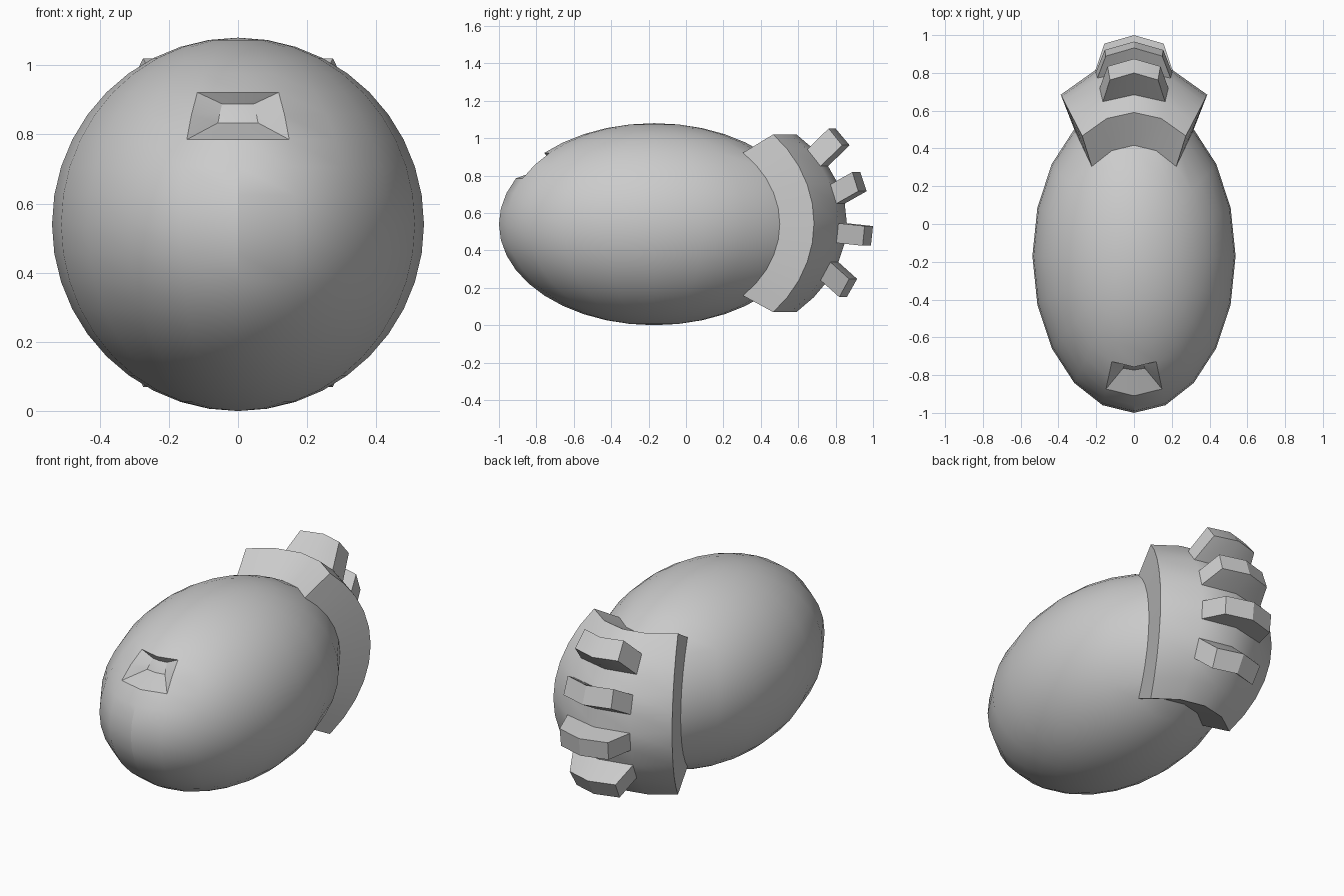
import bpy, bmesh
from math import atan2, asin, degrees

if "Cube" in bpy.data.objects:
    bpy.data.objects.remove(bpy.data.objects["Cube"])

bm = bmesh.new()
bmesh.ops.create_uvsphere(bm, u_segments=20, v_segments=20, radius=1)
tag = bm.verts.layers.int.new("part")

BODY, NOTCH, COLLAR, FIN = 0, 1, 2, 3
# fin rows: lower latitude of the row, outward offset (y, z)
FINS = [(27, .115, .112), (9, .117, .066), (-9, .14, -.015), (-27, .10, -.09)]


def pick(faces, side, lat0, lat1, half):
    """Faces of the unit sphere inside a latitude band and an azimuth window."""
    out = []
    for f in faces:
        c = f.calc_center_median().normalized()
        lat, az = degrees(asin(c.z)), degrees(atan2(c.x, c.y * side))
        if lat0 < lat < lat1 and abs(az) < half:
            out.append(f)
    return out


def extrude(faces, part):
    """Extrude a patch in place and tag its new vertices."""
    geom = bmesh.ops.extrude_face_region(bm, geom=faces)["geom"]
    old = [f for f in faces if f.is_valid and f not in geom]
    if old:
        bmesh.ops.delete(bm, geom=old, context='FACES')
    for v in geom:
        if isinstance(v, bmesh.types.BMVert):
            v[tag] = part
    return [f for f in geom if isinstance(f, bmesh.types.BMFace)]


# recess at the front, collar at the back, fins on the collar
extrude(pick(bm.faces, -1, 27, 45, 18), NOTCH)
collar = extrude(pick(bm.faces, 1, -45, 45, 36), COLLAR)
fin_rows = [pick(collar, 1, lat, lat + 9, 18) for lat, _, _ in FINS]
for i, row in enumerate(fin_rows):
    extrude(row, FIN + i)

# place every vertex according to its part
for v in bm.verts:
    x, y, z = v.co
    part = v[tag]
    bx, by, bz = .538 * x, -.17 + .83 * y, .54 + .54 * z
    if part == NOTCH:
        bx = .21 * x
        by = -.735 + (by + .757) * .25
        bz = .862 + (bz - .856) * .4
    elif part >= COLLAR:
        bx, by, bz = .66 * x, -.06 + .92 * y, .545 + .672 * z
        if part >= FIN:
            _, dy, dz = FINS[part - FIN]
            bx, by, bz = bx * .77, by + dy, bz + dz
    v.co = (bx, by, bz)

bmesh.ops.recalc_face_normals(bm, faces=bm.faces[:])
mesh = bpy.data.meshes.new("body_shell")
bm.to_mesh(mesh)
bm.free()
body = bpy.data.objects.new("body_shell", mesh)
bpy.context.collection.objects.link(body)
bpy.context.view_layer.objects.active = body
body.select_set(True)
bpy.ops.object.shade_smooth_by_angle(angle=0.45)
